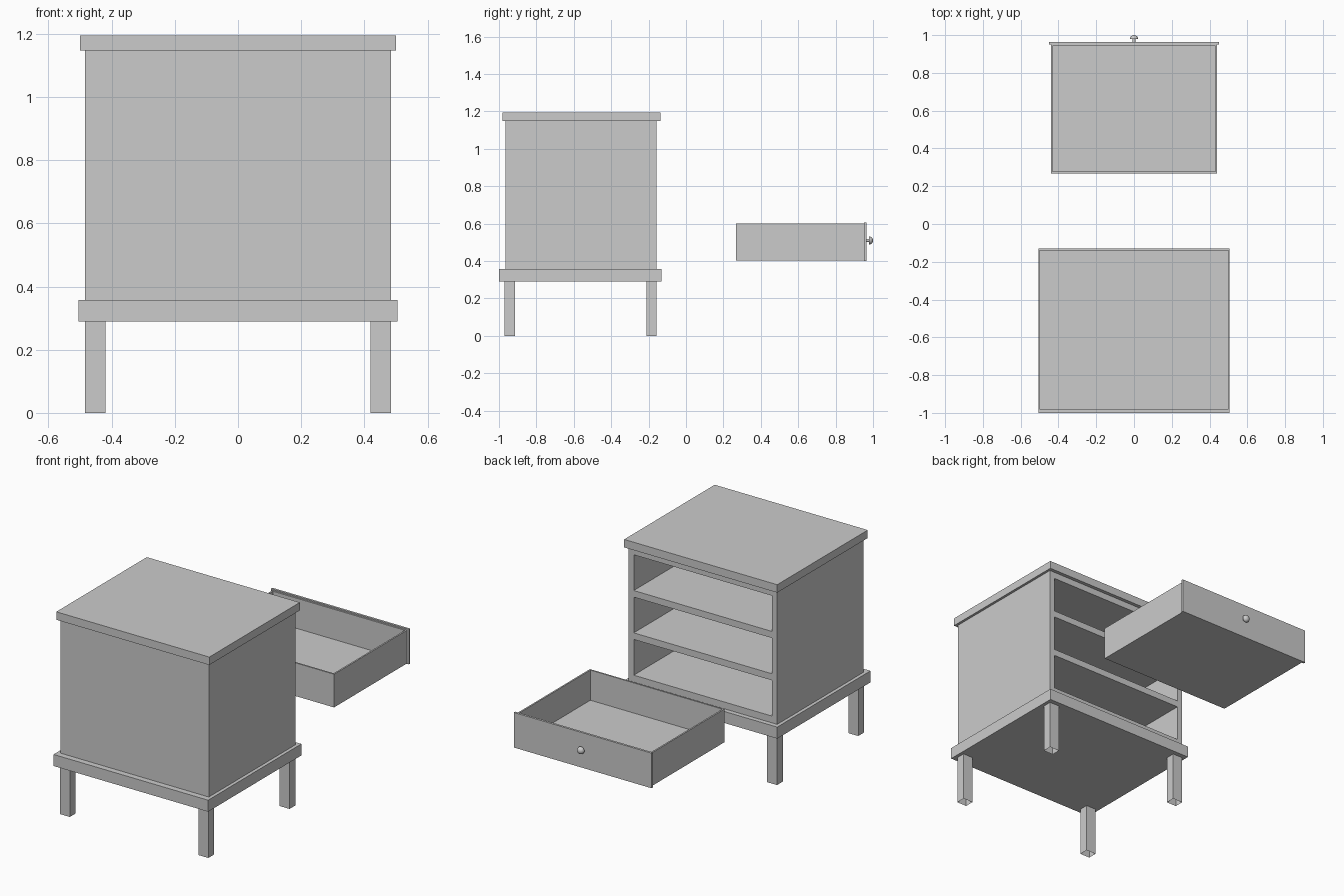
import bpy, bmesh, math
from mathutils import Vector

if "Cube" in bpy.data.objects:
    bpy.data.objects.remove(bpy.data.objects["Cube"])


def finish(bm, name):
    bmesh.ops.recalc_face_normals(bm, faces=bm.faces[:])
    me = bpy.data.meshes.new(name)
    bm.to_mesh(me)
    bm.free()
    ob = bpy.data.objects.new(name, me)
    bpy.context.collection.objects.link(ob)
    return ob


def box_bm(x0, x1, y0, y1, z0, z1):
    bm = bmesh.new()
    bmesh.ops.create_cube(bm, size=1)
    for v in bm.verts:
        v.co = ((x0 + x1) / 2 + v.co.x * (x1 - x0),
                (y0 + y1) / 2 + v.co.y * (y1 - y0),
                (z0 + z1) / 2 + v.co.z * (z1 - z0))
    bm.normal_update()
    return bm


def push(bm, faces, offset):
    out = bmesh.ops.extrude_discrete_faces(bm, faces=faces)["faces"]
    verts = list({v for f in out for v in f.verts})
    bmesh.ops.translate(bm, verts=verts, vec=Vector(offset))


# Top and base slabs
finish(box_bm(-0.5, 0.5, -0.982, -0.137, 1.148, 1.195), "top_slab")
finish(box_bm(-0.505, 0.505, -1.0, -0.13, 0.29, 0.358), "base_slab")

# Legs: square tubes, open underneath
for side, sx in (("left", -1), ("right", 1)):
    for end, y0 in (("front", -0.97), ("back", -0.212)):
        xs = sorted((sx * 0.42, sx * 0.485))
        bm = box_bm(*xs, y0, y0 + 0.055, 0, 0.29)
        caps = [f for f in bm.faces if abs(f.normal.z) > 0.9]
        bmesh.ops.delete(bm, geom=caps, context='FACES_ONLY')
        finish(bm, f"{end}_{side}_leg")

# Cabinet body: gridded drawer face, closed shell, three pushed-in bays
xs = [-0.485, -0.452, 0.452, 0.485]
zs = [0.358, 0.398, 0.609, 0.648, 0.859, 0.898, 1.109, 1.148]
bm = bmesh.new()
grid = [[bm.verts.new((x, -0.158, z)) for z in zs] for x in xs]
bays = []
for i in range(3):
    for j in range(7):
        f = bm.faces.new((grid[i][j], grid[i][j + 1],
                          grid[i + 1][j + 1], grid[i + 1][j]))
        if i == 1 and j % 2:
            bays.append(f)
rim = [e for e in bm.edges if e.is_boundary]
ext = bmesh.ops.extrude_edge_only(bm, edges=rim)["geom"]
bmesh.ops.translate(bm, vec=(0, -0.807, 0),
                    verts=[g for g in ext if isinstance(g, bmesh.types.BMVert)])
bmesh.ops.edgeloop_fill(bm, edges=[e for e in bm.edges if e.is_boundary])
push(bm, bays, (0, -0.74, 0))
finish(bm, "cabinet_body")

# Pulled-out drawer: hollow tray and face panel
bm = box_bm(-0.44, 0.44, 0.268, 0.951, 0.404, 0.6)
top = [f for f in bm.faces if f.normal.z > 0.9]
bmesh.ops.inset_region(bm, faces=top, thickness=0.013)
push(bm, top, (0, 0, -0.178))
finish(bm, "drawer_tray")
finish(box_bm(-0.45, 0.45, 0.951, 0.964, 0.4, 0.607), "drawer_front")

# Drawer knob: lathed stem and domed cap
profile = [(0.008, 0.962), (0.008, 0.979), (0.0215, 0.979), (0.0205, 0.986),
           (0.0165, 0.9935), (0.009, 0.9985), (0, 1.0)]
bm = bmesh.new()
vs = [bm.verts.new((r, y, 0.51)) for r, y in profile]
es = [bm.edges.new(p) for p in zip(vs, vs[1:])]
bmesh.ops.spin(bm, geom=vs + es, cent=(0, 0, 0.51), axis=(0, 1, 0),
               angle=math.tau, steps=24)
bmesh.ops.remove_doubles(bm, verts=bm.verts[:], dist=1e-5)
knob = finish(bm, "drawer_knob")
bpy.ops.object.select_all(action='DESELECT')
bpy.context.view_layer.objects.active = knob
knob.select_set(True)
bpy.ops.object.shade_smooth_by_angle(angle=math.radians(40))
